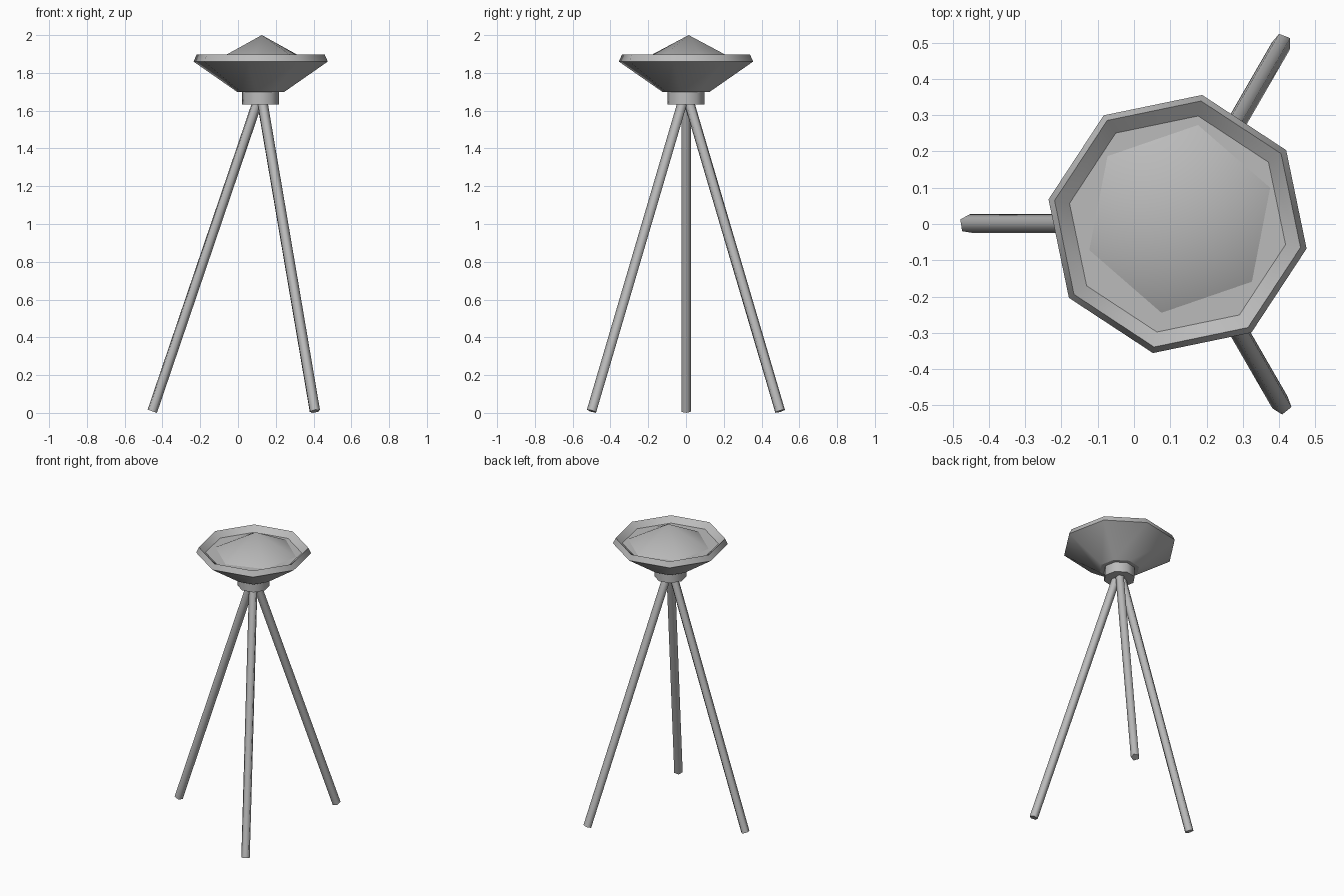
import bpy, bmesh
from math import cos, sin, radians
from mathutils import Matrix, Vector

if "Cube" in bpy.data.objects:
    bpy.data.objects.remove(bpy.data.objects["Cube"])

metal = bpy.data.materials.new("grey_metal")
metal.use_nodes = True
GREY = (0.5, 0.5, 0.5, 1)
metal.diffuse_color = GREY
metal.node_tree.nodes["Principled BSDF"].inputs["Base Color"].default_value = GREY


def lathe(name, profile, sides, turn, matrix, smooth=50, crease=()):
    """Closed faceted solid from (radius, height) rings; radius 0 is a point."""
    bm = bmesh.new()
    rings = []
    for r, z in profile:
        if r == 0:
            rings.append([bm.verts.new((0, 0, z))] * sides)
            continue
        angles = [radians(turn + 360 * i / sides) for i in range(sides)]
        rings.append([bm.verts.new((r * cos(a), r * sin(a), z)) for a in angles])
    for low, high in zip(rings, rings[1:]):
        for i in range(sides):
            j = (i + 1) % sides
            quad = [low[i], low[j], high[j], high[i]]
            bm.faces.new(list(dict.fromkeys(quad)))
    for ring in (rings[0], rings[-1]):
        if ring[0] != ring[1]:
            bm.faces.new(ring)
    bmesh.ops.recalc_face_normals(bm, faces=bm.faces)
    for e in bm.edges:
        bend = e.calc_face_angle(0)
        on_crease = any(e.verts[0] in rings[k] and e.verts[1] in rings[k] for k in crease)
        e.smooth = bend < radians(smooth) and not on_crease
    for f in bm.faces:
        f.smooth = True
    mesh = bpy.data.meshes.new(name)
    bm.to_mesh(mesh)
    bm.free()
    mesh.materials.append(metal)
    obj = bpy.data.objects.new(name, mesh)
    obj.matrix_world = matrix
    bpy.context.collection.objects.link(obj)
    return obj


CENTRE = Vector((0.12, 0, 0))
TURN = 34.2
middle = Matrix.Translation(CENTRE)

# Octagonal dish with a bevelled rim and a flat recessed floor
lathe("dish", [(0.128, 1.70), (0.362, 1.86), (0.345, 1.897), (0.303, 1.862)],
      8, TURN, middle, crease=(0, 1, 3))

# Shallow six-sided cone sitting in the dish
lathe("cap_cone", [(0.277, 1.855), (0, 2.0)], 6, 19,
      Matrix.Translation((0.126, 0.014, 0)), smooth=65)

# Hub between the dish and the legs
lathe("hub", [(0.10, 1.632), (0.10, 1.705)], 8, TURN, middle)

# Three splayed legs
top = CENTRE + Vector((0, 0, 1.70))
for label, degrees in (("right", 180), ("back_left", 60), ("front_left", -60)):
    a = radians(degrees)
    outward = Vector((cos(a), sin(a), 0))
    foot = CENTRE + outward * 0.575 + Vector((0, 0, 0.009))
    axis = (top - foot).normalized()
    side = Vector((0, 0, 1)).cross(outward)
    face = side.cross(axis)
    frame = Matrix((face, side, axis)).transposed().to_4x4()
    lathe("leg_" + label, [(0.028, 0), (0.028, (top - foot).length)], 5, -27,
          Matrix.Translation(foot) @ frame, smooth=75)
